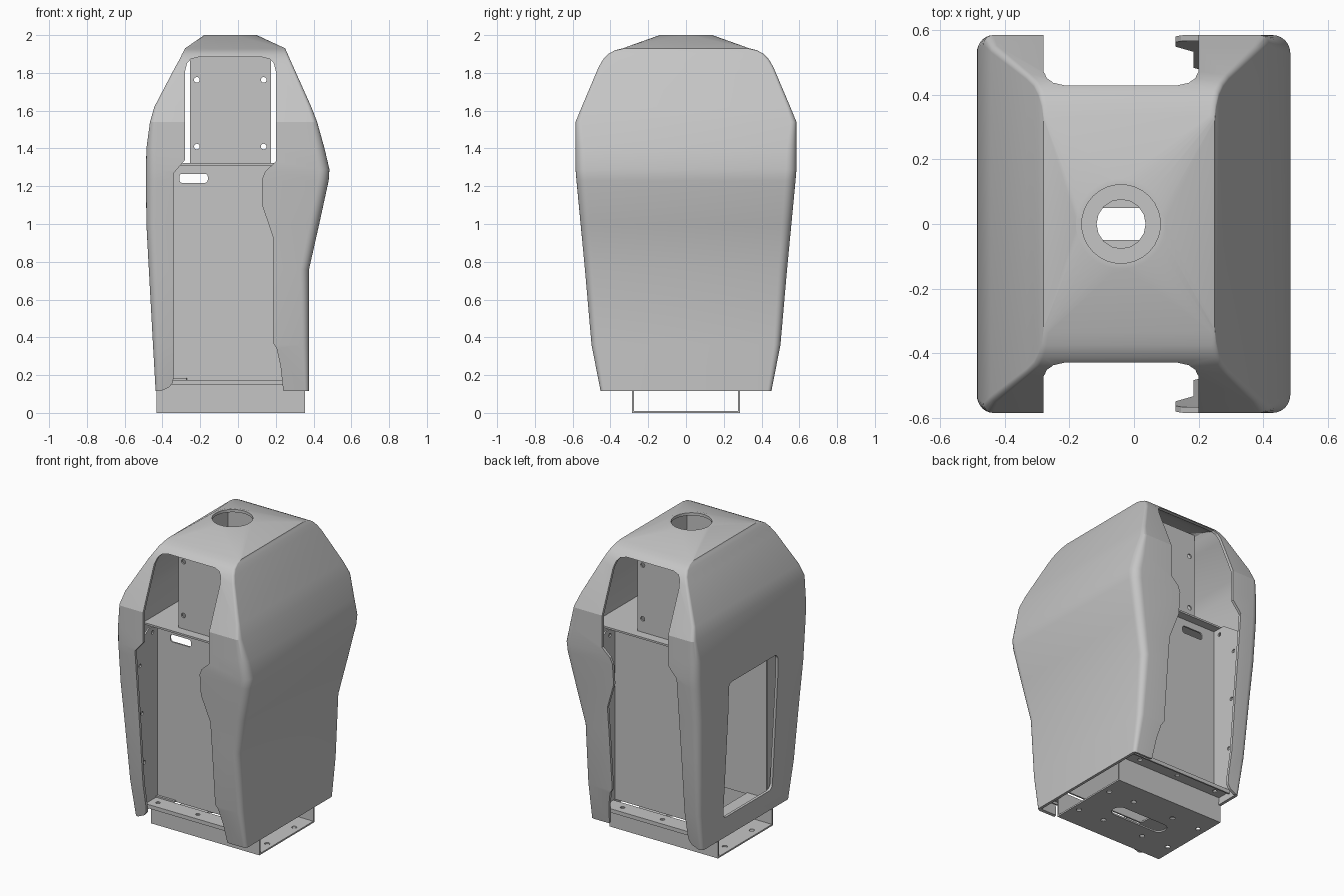
import bpy
import bmesh
from math import cos, sin, pi, radians

if "Cube" in bpy.data.objects:
    bpy.data.objects.remove(bpy.data.objects["Cube"])

grey = bpy.data.materials.new("light grey")
grey.use_nodes = True
grey.diffuse_color = (0.56, 0.56, 0.56, 1)
grey.node_tree.nodes["Principled BSDF"].inputs["Base Color"].default_value = (0.56, 0.56, 0.56, 1)

# Where a 2D point and a depth land, for each extrusion axis
PLACE = {
    "x": lambda p, d: (d, p[0], p[1]),
    "y": lambda p, d: (p[0], d, p[1]),
    "z": lambda p, d: (p[0], p[1], d),
}


def add_object(name, bm):
    mesh = bpy.data.meshes.new(name)
    bm.to_mesh(mesh)
    bm.free()
    mesh.materials.append(grey)
    obj = bpy.data.objects.new(name, mesh)
    bpy.context.collection.objects.link(obj)
    return obj


def rounded_rect(x0, x1, y0, y1, r, n=6):
    centres = [(x1 - r, y1 - r), (x0 + r, y1 - r), (x0 + r, y0 + r), (x1 - r, y0 + r)]
    return [(cx + r * cos((i + k / n) * pi / 2), cy + r * sin((i + k / n) * pi / 2))
            for i, (cx, cy) in enumerate(centres) for k in range(n + 1)]


def circle(x, y, r):
    return rounded_rect(x - r, x + r, y - r, y + r, r, 4)


def prisms(name, outlines, axis, a, b):
    """Closed solids, one per outline, extruded from a to b."""
    bm = bmesh.new()
    for pts in outlines:
        low = [bm.verts.new(PLACE[axis](p, a)) for p in pts]
        high = [bm.verts.new(PLACE[axis](p, b)) for p in pts]
        bm.faces.new(low)
        bm.faces.new(high)
        for i in range(len(pts)):
            j = (i + 1) % len(pts)
            bm.faces.new((low[i], low[j], high[j], high[i]))
    bmesh.ops.remove_doubles(bm, verts=bm.verts[:], dist=1e-5)
    bmesh.ops.recalc_face_normals(bm, faces=bm.faces[:])
    return add_object(name, bm)


def sheet(name, path, axis, a, b):
    """Bent sheet metal along a path."""
    bm = bmesh.new()
    rows = [[bm.verts.new(PLACE[axis](p, d)) for p in path] for d in (a, b)]
    for i in range(len(path) - 1):
        bm.faces.new((rows[0][i], rows[0][i + 1], rows[1][i + 1], rows[1][i]))
    bmesh.ops.remove_doubles(bm, verts=bm.verts[:], dist=1e-5)
    obj = add_object(name, bm)
    thicken(obj, 0.01, 0)
    return obj


def thicken(obj, thick, offset):
    mod = obj.modifiers.new("thickness", "SOLIDIFY")
    mod.thickness = thick
    mod.offset = offset
    mod.use_even_offset = True


def finish(obj, cutters=()):
    """Cut the holes, apply everything and keep sharp edges."""
    for cutter in cutters:
        mod = obj.modifiers.new("cut", "BOOLEAN")
        mod.operation = "DIFFERENCE"
        mod.solver = "EXACT"
        mod.object = cutter
    bpy.context.view_layer.update()
    graph = bpy.context.evaluated_depsgraph_get()
    mesh = bpy.data.meshes.new_from_object(obj.evaluated_get(graph))
    obj.modifiers.clear()
    obj.data = mesh
    for cutter in cutters:
        bpy.data.objects.remove(cutter)
    bpy.ops.object.select_all(action="DESELECT")
    obj.select_set(True)
    bpy.context.view_layer.objects.active = obj
    bpy.ops.object.shade_smooth_by_angle(angle=radians(20))


# Outer shell: height, left edge, right edge, half depth, corner radius
LEVELS = [
    (0.115, -0.436, 0.376, 0.452, 0.022),
    (0.36, -0.45, 0.376, 0.50, 0.035),
    (0.76, -0.472, 0.376, 0.535, 0.045),
    (1.00, -0.485, 0.43, 0.558, 0.05),
    (1.23, -0.487, 0.48, 0.58, 0.055),
    (1.29, -0.487, 0.484, 0.585, 0.055),
    (1.40, -0.485, 0.458, 0.585, 0.05),
    (1.54, -0.466, 0.419, 0.585, 0.03),
    (1.62, -0.443, 0.388, 0.552, 0.02),
    (1.83, -0.333, 0.294, 0.463, 0.015),
    (1.87, -0.31, 0.276, 0.44, 0.015),
    (1.90, -0.296, 0.263, 0.413, 0.015),
    (1.92, -0.285, 0.254, 0.375, 0.015),
    (1.93, -0.28, 0.25, 0.335, 0.015),
]
N = 6
bm = bmesh.new()
rings = [[bm.verts.new((x, y, z)) for x, y in rounded_rect(x0, x1, -h, h, r, N)]
         for z, x0, x1, h, r in LEVELS]
for radius in (0.14, 0.122):
    angles = [(i + (k + 0.5) / (N + 1)) * pi / 2 for i in range(4) for k in range(N + 1)]
    rings.append([bm.verts.new((-0.04 + radius * cos(t), radius * sin(t), 2.0)) for t in angles])
for low, high in zip(rings, rings[1:]):
    for i in range(len(low)):
        j = (i + 1) % len(low)
        bm.faces.new((low[i], low[j], high[j], high[i]))
shell = add_object("outer_shell", bm)
thicken(shell, 0.018, -1)

# Front and back opening, and the window in the right side
opening = [
    (-0.41, 0.0), (-0.41, 0.115), (-0.365, 0.135), (-0.345, 0.16), (-0.34, 0.2), (-0.34, 1.27),
    (-0.28, 1.34), (-0.28, 1.81), (-0.27, 1.85), (-0.25, 1.873), (-0.21, 1.883),
    (0.13, 1.883), (0.17, 1.873), (0.19, 1.85), (0.2, 1.81), (0.2, 1.33),
    (0.145, 1.28), (0.128, 1.24), (0.128, 1.1), (0.185, 0.93), (0.185, 0.37),
    (0.205, 0.34), (0.225, 0.25), (0.24, 0.115), (0.24, 0.0),
]
finish(shell, [
    prisms("opening_cutter", [opening], "y", -1, 1),
    prisms("window_cutter", [rounded_rect(-0.26, 0.25, 0.25, 1.15, 0.035)], "x", -0.7, -0.3),
])

# Base channel with outward flanges
tray = sheet("base_channel",
             [(-0.38, 0.15), (-0.38, 0.17), (-0.28, 0.17), (-0.28, 0.005),
              (0.28, 0.005), (0.28, 0.17), (0.38, 0.17), (0.38, 0.15)],
             "x", -0.432, 0.355)
floor_holes = [circle(x, y, 0.016) for x in (-0.38, -0.18, 0.12, 0.31) for y in (-0.14, 0.14)]
floor_holes.append(rounded_rect(-0.24, 0.16, -0.05, 0.05, 0.049))
flange_holes = [circle(x, y, 0.014) for x in (-0.35, -0.06, 0.23) for y in (-0.33, 0.33)]
finish(tray, [
    prisms("floor_cutter", floor_holes, "z", -0.05, 0.05),
    prisms("flange_cutter", flange_holes, "z", 0.16, 0.2),
])

# Ledge behind the window
finish(prisms("window_ledge", [rounded_rect(-0.43, -0.27, -0.275, 0.275, 0.005)],
              "z", 0.175, 0.185))

# Lower panels, front and back, with side flanges that follow the shell's taper
for side, s in (("front", -1), ("back", 1)):
    panel = prisms(side + "_lower_panel",
                   [[(-0.41, 0.175), (0.34, 0.175), (0.34, 1.31), (-0.41, 1.31)]],
                   "y", s * 0.25, s * 0.26)
    finish(panel, [prisms("slot_cutter", [rounded_rect(-0.31, -0.16, 1.218, 1.266, 0.015)],
                          "y", s * 0.2, s * 0.32)])
    outline = [(s * 0.255, 0.175), (s * 0.39, 0.175), (s * 0.48, 1.22), (s * 0.35, 1.31),
               (s * 0.255, 1.31)]
    bolts = [(0.31, 1.27), (0.44, 1.1), (0.42, 0.78), (0.395, 0.45)]
    for flange_side, x in (("right", -0.408), ("left", 0.34)):
        flange = prisms(side + "_" + flange_side + "_flange", [outline], "x", x - 0.005, x + 0.005)
        finish(flange, [prisms("bolt_cutter", [circle(s * y, z, 0.012) for y, z in bolts],
                               "x", x - 0.05, x + 0.05)])

# Middle shelf, spanning the shell and overhanging the panels a little
shelf = prisms("middle_shelf", [rounded_rect(-0.467, 0.455, -0.315, 0.315, 0.01)],
               "z", 1.31, 1.322)
finish(shelf, [prisms("shelf_cutter", [circle(-0.04, 0, 0.076)], "z", 1.2, 1.4)])

# Upper box under the roof, four walls
box = sheet("upper_box",
            [(-0.25, -0.25), (0.17, -0.25), (0.17, 0.25), (-0.25, 0.25), (-0.25, -0.25)],
            "z", 1.322, 1.92)
corner_holes = [circle(x, z, 0.015) for x in (-0.218, 0.136) for z in (1.41, 1.763)]
finish(box, [prisms("corner_cutter", corner_holes, "y", -0.5, 0.5)])
